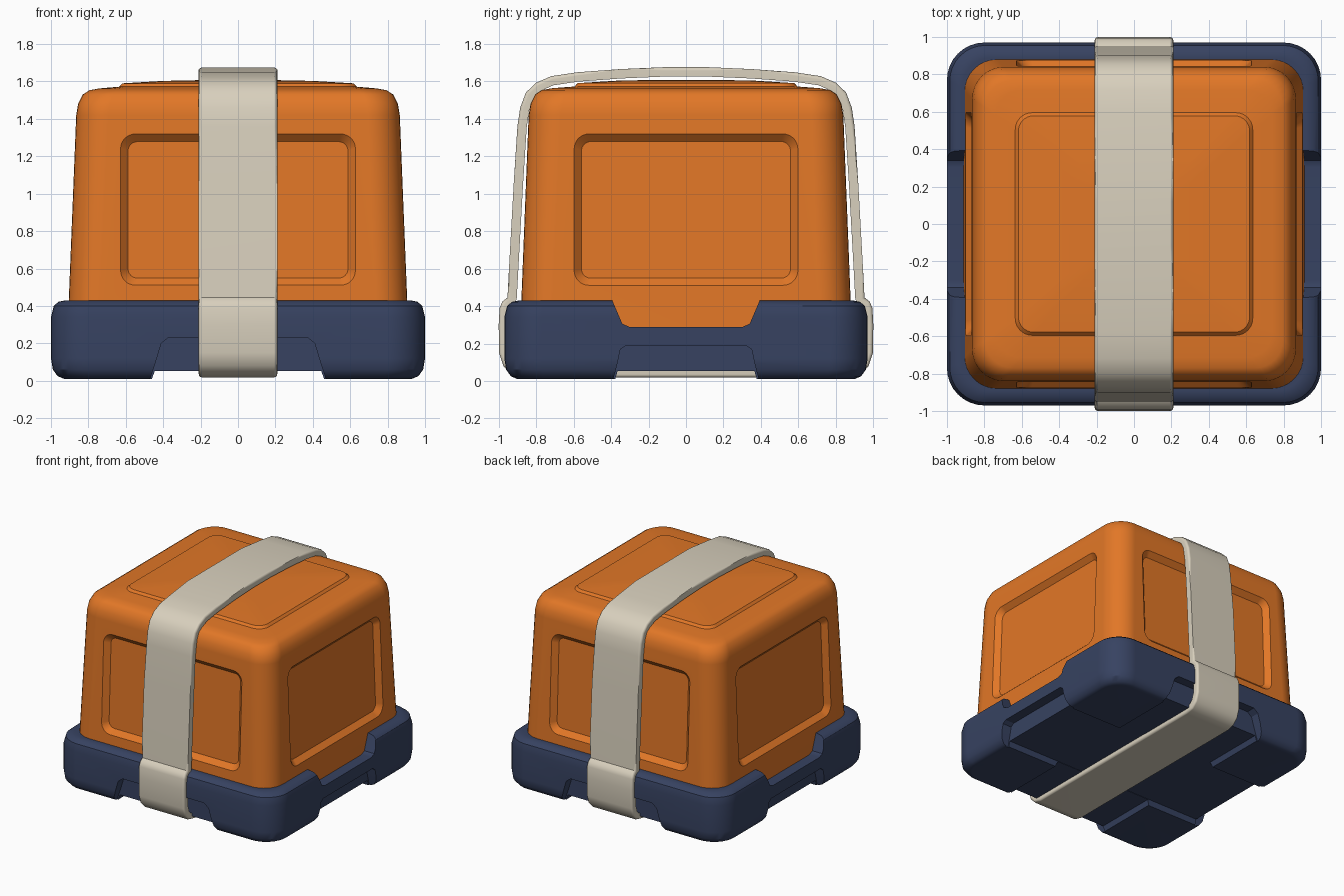
import bpy, bmesh, math
from mathutils import Matrix, Vector

if "Cube" in bpy.data.objects:
    bpy.data.objects.remove(bpy.data.objects["Cube"])


def material(name, rgb):
    m = bpy.data.materials.new(name)
    m.diffuse_color = (*rgb, 1)
    m.use_nodes = True
    m.node_tree.nodes["Principled BSDF"].inputs["Base Color"].default_value = m.diffuse_color
    return m


ORANGE = material("orange", (0.76, 0.185, 0.02))
NAVY = material("navy blue", (0.038, 0.055, 0.12))
CREAM = material("cream", (0.69, 0.63, 0.51))


def finish_mesh(name, bm, mat):
    bmesh.ops.recalc_face_normals(bm, faces=bm.faces)
    me = bpy.data.meshes.new(name)
    bm.to_mesh(me)
    bm.free()
    ob = bpy.data.objects.new(name, me)
    bpy.context.collection.objects.link(ob)
    if mat:
        me.materials.append(mat)
    return ob


def loft(name, rings, mat=None, seg=8):
    """Stack of rounded rectangles (z, half x, half y, corner radius), capped."""
    bm = bmesh.new()
    loops = []
    for z, hx, hy, r in rings:
        loop = []
        for q, (sx, sy) in enumerate(((1, 1), (-1, 1), (-1, -1), (1, -1))):
            for i in range(seg + 1):
                a = math.pi / 2 * (q + i / seg)
                loop.append(bm.verts.new((sx * (hx - r) + r * math.cos(a),
                                          sy * (hy - r) + r * math.sin(a), z)))
        loops.append(loop)
    n = len(loops[0])
    for lo, hi in zip(loops, loops[1:]):
        for i in range(n):
            j = (i + 1) % n
            bm.faces.new((lo[i], lo[j], hi[j], hi[i]))
    bm.faces.new(loops[0])
    bm.faces.new(loops[-1])
    return finish_mesh(name, bm, mat)


def prism(name, half, axis, a, b):
    """Mirrored profile of (half width, z) points, extruded from a to b."""
    pts = half + [(-u, z) for u, z in reversed(half)]
    bm = bmesh.new()
    ends = [[bm.verts.new((u, d, z) if axis == "y" else (d, u, z)) for u, z in pts]
            for d in (a, b)]
    n = len(pts)
    for i in range(n):
        j = (i + 1) % n
        bm.faces.new((ends[0][i], ends[0][j], ends[1][j], ends[1][i]))
    bm.faces.new(ends[0])
    bm.faces.new(ends[1])
    return finish_mesh(name, bm, None)


def activate(ob):
    bpy.ops.object.select_all(action="DESELECT")
    ob.select_set(True)
    bpy.context.view_layer.objects.active = ob


def cut(ob, cutter):
    cutter.hide_render = True
    mod = ob.modifiers.new("cut", "BOOLEAN")
    mod.operation = "DIFFERENCE"
    mod.solver = "EXACT"
    mod.object = cutter
    activate(ob)
    bpy.ops.object.modifier_apply(modifier=mod.name)
    bpy.data.objects.remove(cutter, do_unlink=True)


def smooth(ob, angle=32):
    activate(ob)
    bpy.ops.object.shade_smooth_by_angle(angle=math.radians(angle))
    mod = ob.modifiers.new("weighted normals", "WEIGHTED_NORMAL")
    mod.keep_sharp = True


# Tapered crate body with a slightly raised, domed top panel
body = loft("crate_body", [
    (0.25, 0.912, 0.886, 0.17), (1.42, 0.865, 0.840, 0.17),
    (1.48, 0.855, 0.830, 0.17), (1.53, 0.830, 0.805, 0.16),
    (1.553, 0.795, 0.77, 0.15), (1.563, 0.74, 0.715, 0.14),
    (1.572, 0.635, 0.595, 0.09), (1.590, 0.618, 0.578, 0.08),
    (1.603, 0.40, 0.37, 0.06), (1.608, 0.16, 0.14, 0.04)], ORANGE)

# Recessed side panels
tilt = 0.0395
for k in range(4):
    w, dist = (0.628, 0.860) if k % 2 == 0 else (0.598, 0.886)
    c = loft("panel_cutter", [(-0.04, w - 0.04, 0.365, 0.05),
                              (0.0, w, 0.405, 0.08),
                              (0.04, w + 0.04, 0.445, 0.11)])
    c.data.transform(Matrix.Rotation(k * math.pi / 2, 4, "Z")
                     @ Matrix.Translation((0, -dist, 0.915))
                     @ Matrix.Rotation(math.pi / 2 - tilt, 4, "X"))
    cut(body, c)
smooth(body)

# Base tray with rounded rims
base = loft("base_tray", [
    (0.010, 0.93, 0.90, 0.16), (0.025, 0.965, 0.935, 0.18),
    (0.06, 0.99, 0.96, 0.19), (0.12, 1.0, 0.97, 0.2),
    (0.34, 1.0, 0.97, 0.2), (0.40, 0.985, 0.955, 0.19),
    (0.422, 0.96, 0.93, 0.18), (0.430, 0.92, 0.89, 0.16)], NAVY)

# Raised underside between the four feet
cut(base, prism("floor_cutter", [(0.50, -0.1), (0.445, 0.052)], "y", -1.2, 1.2))
cut(base, prism("floor_cutter", [(0.41, -0.1), (0.365, 0.054)], "x", -1.2, 1.2))

# Shallow notches above the gaps between the feet
for s in (-1, 1):
    cut(base, prism("end_notch", [(0.51, -0.1), (0.46, 0.04), (0.44, 0.10),
                                  (0.41, 0.20), (0.37, 0.232)], "y", s * 0.895, s * 1.2))
    cut(base, prism("side_notch", [(0.42, -0.1), (0.38, 0.04), (0.365, 0.10),
                                   (0.35, 0.17), (0.32, 0.19)], "x", s * 0.92, s * 1.2))

# Dips in the side rims
cut(base, prism("rim_dip", [(0.30, 0.288), (0.34, 0.305), (0.385, 0.41),
                            (0.42, 0.5)], "x", -1.2, 1.2))
smooth(base)

# Strap wrapped around the crate: outer profile plus an inward offset
half = [(0.86, 0.018), (0.93, 0.035), (0.975, 0.08), (0.998, 0.15), (1.0, 0.30),
        (0.995, 0.39), (0.98, 0.425), (0.953, 0.445), (0.945, 0.60), (0.92, 1.05),
        (0.90, 1.36), (0.885, 1.46), (0.855, 1.54), (0.80, 1.592), (0.72, 1.627),
        (0.58, 1.648), (0.35, 1.665), (0.12, 1.675)]
outer = [Vector(p) for p in half + [(-y, z) for y, z in reversed(half)]]
n = len(outer)
inner = []
for i, p in enumerate(outer):
    t = (outer[(i + 1) % n] - outer[i - 1]).normalized()
    inner.append(p + 0.05 * Vector((-t.y, t.x)))
bm = bmesh.new()
W = 0.21
rows = [[bm.verts.new((x, p.x, p.y)) for p in pts]
        for x, pts in ((-W, outer), (W, outer), (W, inner), (-W, inner))]
for r in range(4):
    a, b = rows[r], rows[(r + 1) % 4]
    for i in range(n):
        j = (i + 1) % n
        bm.faces.new((a[i], a[j], b[j], b[i]))
# Round the outer long edges
edges = [e for e in bm.edges if any(v in e.verts for v in rows[0] + rows[1])
         and abs(e.verts[0].co.x - e.verts[1].co.x) < 1e-6
         and all(v in rows[0] or v in rows[1] for v in e.verts)]
bmesh.ops.bevel(bm, geom=edges, offset=0.018, segments=3, profile=0.5, affect="EDGES",
                clamp_overlap=False)
strap = finish_mesh("strap", bm, CREAM)
smooth(strap, 40)
